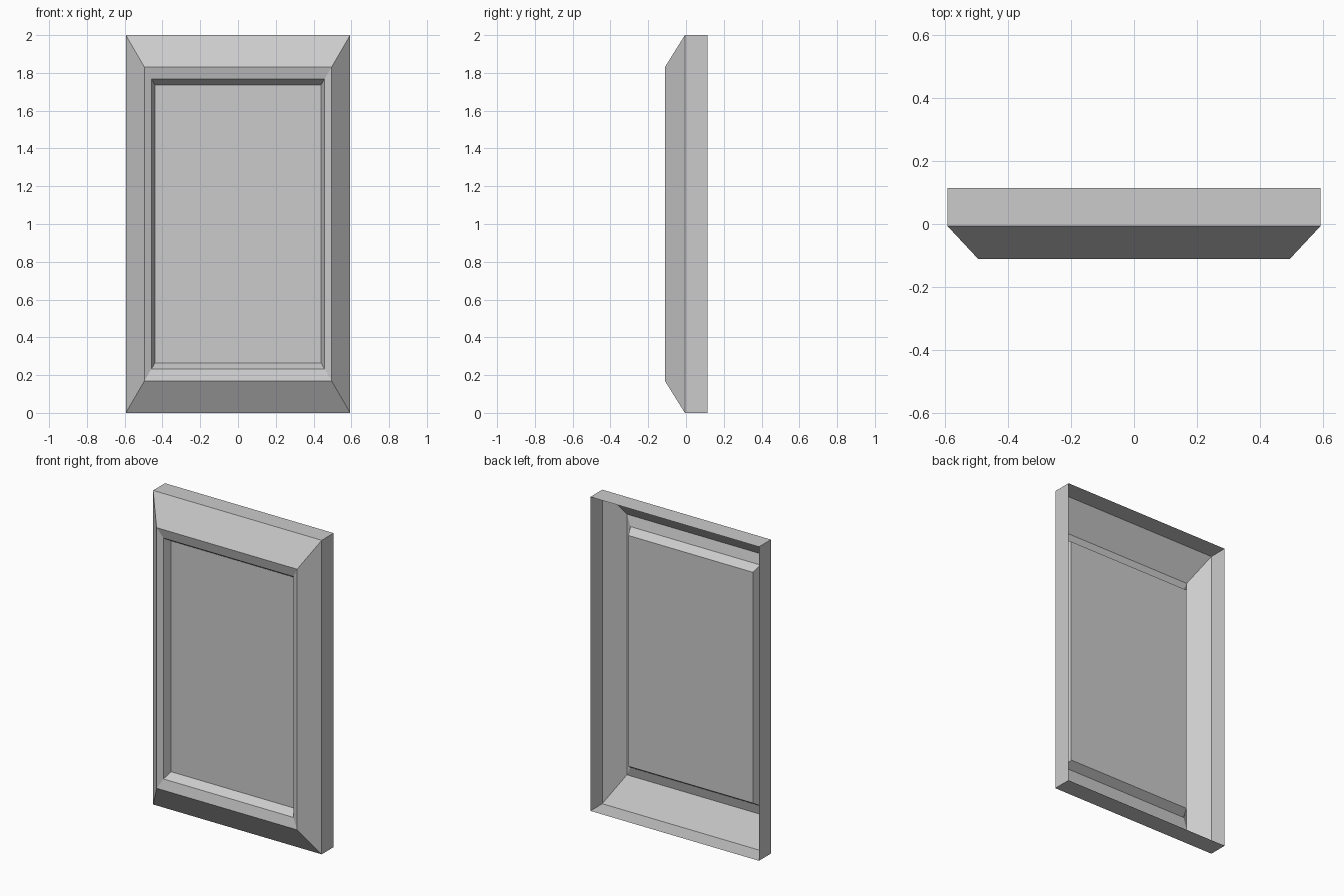
import bpy

if "Cube" in bpy.data.objects:
    bpy.data.objects.remove(bpy.data.objects["Cube"])


def loop(half_width, margin, y):
    """Rectangle at depth y, counter-clockwise seen from the front."""
    return [(-half_width, y, margin), (half_width, y, margin),
            (half_width, y, 2 - margin), (-half_width, y, 2 - margin)]


def make_object(name, rings, capped=False):
    """Bridge nested rectangles into an open sheet with mitred corners."""
    verts = [v for ring in rings for v in loop(*ring)]
    faces = [(4 * r + i, 4 * r + (i + 1) % 4,
              4 * r + 4 + (i + 1) % 4, 4 * r + 4 + i)
             for r in range(len(rings) - 1) for i in range(4)]
    if capped:
        n = len(verts)
        faces.append((n - 4, n - 3, n - 2, n - 1))
    mesh = bpy.data.meshes.new(name)
    mesh.from_pydata(verts, [], faces)
    mesh.update()
    obj = bpy.data.objects.new(name, mesh)
    bpy.context.collection.objects.link(obj)
    return obj


# Profile steps: half width, top/bottom margin, depth
back_edge = (0.594, 0.0, 0.114)
shoulder = (0.594, 0.0, -0.006)
front_rim = (0.495, 0.17, -0.112)
inner_lip = (0.458, 0.233, -0.096)
panel_edge = (0.439, 0.265, -0.046)

# Outer frame: side walls, wide bevel and shallow inner lip, open at the back
make_object("outer_frame", [back_edge, shoulder, front_rim, inner_lip])

# Recessed panel with its sloped border
make_object("recessed_panel", [inner_lip, panel_edge], capped=True)
